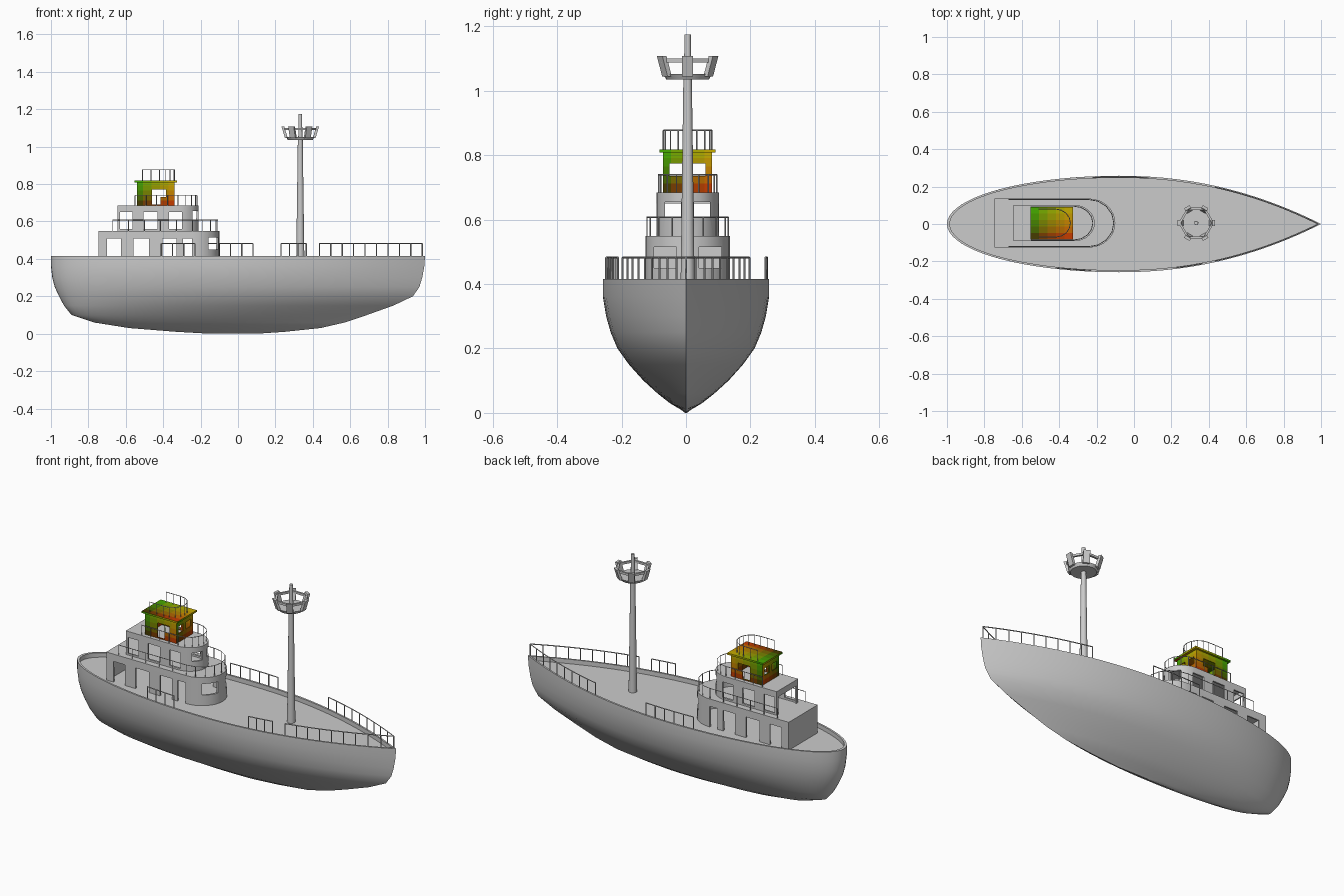
import bpy, bmesh, math
from mathutils import Vector, Matrix

if "Cube" in bpy.data.objects:
    bpy.data.objects.remove(bpy.data.objects["Cube"])

YC = 0.005  # slight offset of everything above the deck


def finish(name, bm, smooth=None):
    bmesh.ops.recalc_face_normals(bm, faces=bm.faces)
    return add(name, bm, smooth)


def add(name, bm, smooth=None):
    me = bpy.data.meshes.new(name)
    bm.to_mesh(me)
    bm.free()
    ob = bpy.data.objects.new(name, me)
    bpy.context.collection.objects.link(ob)
    if smooth:
        shade(ob, smooth)
    return ob


def shade(ob, angle):
    bpy.ops.object.select_all(action='DESELECT')
    ob.select_set(True)
    bpy.context.view_layer.objects.active = ob
    bpy.ops.object.shade_smooth_by_angle(angle=math.radians(angle))


def box(bm, x0, x1, y0, y1, z0, z1):
    m = Matrix.Translation(((x0 + x1) / 2, (y0 + y1) / 2, (z0 + z1) / 2))
    bmesh.ops.create_cube(bm, size=1, matrix=m @ Matrix.Diagonal((x1 - x0, y1 - y0, z1 - z0, 1)))


def rods(name, paths, r):
    cu = bpy.data.curves.new(name, 'CURVE')
    cu.dimensions = '3D'
    cu.bevel_depth, cu.bevel_resolution, cu.use_fill_caps = r, 0, True
    for p in paths:
        s = cu.splines.new('POLY')
        s.points.add(len(p) - 1)
        for pt, c in zip(s.points, p):
            pt.co = (*c, 1)
    ob = bpy.data.objects.new(name, cu)
    bpy.context.collection.objects.link(ob)


def rail(name, pts, z0, z1, r=0.0028, step=1):
    top = [(x, y, z1) for x, y in pts]
    posts = [[(x, y, z0), (x, y, z1)] for x, y in pts[::step]]
    rods(name, [top] + posts, r)


# Hull: stacked waterlines, then bulwark and deck
def shape(x):
    a = abs(x + 0.08) / (0.92 if x < -0.08 else 1.08)
    a = min(a, 1)
    return math.sqrt(1 - a * a) if x < -0.08 else 1 - a ** 2.1


LEVELS = [(0.0, 0.003, -0.15, 0.10), (0.01, 0.016, -0.33, 0.25), (0.03, 0.05, -0.58, 0.44),
          (0.06, 0.088, -0.77, 0.57), (0.10, 0.132, -0.89, 0.69), (0.15, 0.177, -0.93, 0.83),
          (0.20, 0.213, -0.957, 0.935), (0.25, 0.234, -0.98, 0.97), (0.30, 0.248, -0.993, 0.985),
          (0.36, 0.258, -1, 0.996), (0.415, 0.258, -1, 1),
          (0.415, 0.247, -0.985, 0.98), (0.39, 0.247, -0.985, 0.98)]
N = 40
bm = bmesh.new()
rings = []
for z, w, xs, xb in LEVELS:
    ring = []
    for i in range(2 * N):
        u = -math.cos(math.pi * i / N)
        side = -1 if i < N else 1
        ring.append(bm.verts.new((xs + (u + 1) / 2 * (xb - xs), side * w * shape(u), z)))
    rings.append(ring)
for a, b in zip(rings, rings[1:]):
    for i in range(2 * N):
        j = (i + 1) % (2 * N)
        bm.faces.new((a[i], a[j], b[j], b[i]))
bm.faces.new(rings[0][::-1])
bm.faces.new(rings[-1])
add("hull", bm, 35)


# Deckhouse tiers: hollow shells with rounded fronts and cut openings
def outline(x0, x1, w, rx, n=16):
    if rx == 0:
        return [(x0, YC - w), (x1, YC - w), (x1, YC + w), (x0, YC + w)]
    arc = [math.pi * (i / n - 0.5) for i in range(n + 1)]
    return ([(x0, YC - w)] + [(x1 - rx + rx * math.cos(a), YC + w * math.sin(a)) for a in arc]
            + [(x0, YC + w)])


def house(name, pts, z0, z1, openings, wall=0.012):
    bm = bmesh.new()
    b = [bm.verts.new((x, y, z0)) for x, y in pts]
    t = [bm.verts.new((x, y, z1)) for x, y in pts]
    for i in range(len(pts)):
        j = (i + 1) % len(pts)
        bm.faces.new((b[i], b[j], t[j], t[i]))
    bm.faces.new(t)
    ob = add(name, bm)
    sol = ob.modifiers.new("wall", 'SOLIDIFY')
    sol.thickness, sol.offset = wall, -1
    bm = bmesh.new()
    for o in openings:
        box(bm, *o)
    cutter = add(name + "_cutter", bm)
    cutter.hide_render = True
    cut = ob.modifiers.new("openings", 'BOOLEAN')
    cut.object, cut.operation, cut.solver, cut.use_self = cutter, 'DIFFERENCE', 'EXACT', True
    dg = bpy.context.evaluated_depsgraph_get()
    me = bpy.data.meshes.new_from_object(ob.evaluated_get(dg))
    ob.modifiers.clear()
    ob.data = me
    bpy.data.objects.remove(cutter)
    shade(ob, 30)
    return ob


def across(spans, z0, z1):
    return [(a, b, -0.3, 0.3, z0, z1) for a, b in spans]


def nose(x, y0, y1, z0, z1):
    return [(x, x + 0.3, YC + min(s * y0, s * y1), YC + max(s * y0, s * y1), z0, z1) for s in (-1, 1)]


house("lower_deckhouse", outline(-0.745, -0.10, 0.131, 0.14), 0.385, 0.55,
      across([(-0.70, -0.625), (-0.56, -0.475), (-0.405, -0.33), (-0.295, -0.245)], 0.37, 0.508)
      + nose(-0.19, 0.035, 0.105, 0.45, 0.515))
house("middle_deckhouse", outline(-0.645, -0.21, 0.097, 0.11), 0.545, 0.685,
      across([(-0.63, -0.565), (-0.505, -0.43), (-0.37, -0.30)], 0.56, 0.65)
      + nose(-0.28, 0.02, 0.07, 0.605, 0.655)
      + [(-0.7, -0.60, YC - 0.08, YC + 0.08, 0.54, 0.65)])

# Wheelhouse with flat roof
wheelhouse = house("wheelhouse", outline(-0.54, -0.34, 0.076, 0), 0.685, 0.81,
                   across([(-0.46, -0.415)], 0.69, 0.772) + across([(-0.414, -0.385)], 0.73, 0.772)
                   + [(-0.6, -0.3, YC + a, YC + b, 0.735, 0.775) for a, b in ((-0.056, -0.012), (0.012, 0.056))],
                   0.008)
bm = bmesh.new()
box(bm, -0.553, -0.325, YC - 0.087, YC + 0.087, 0.808, 0.818)
roof = finish("wheelhouse_roof", bm)

# Red-to-green colour blend in bands across the wheelhouse
K = 5
BLEND = []
for r in range(K):
    for g in range(K):
        m = bpy.data.materials.new(f"blend_{r}_{g}")
        m.diffuse_color = (0.62 * (r + 0.5) / K, 0.45 * (g + 0.5) / K, 0.0, 1)
        m.use_nodes = True
        m.node_tree.nodes["Principled BSDF"].inputs["Base Color"].default_value = m.diffuse_color
        BLEND.append(m)
lo, hi = Vector((-0.553, YC - 0.087, 0.685)), Vector((-0.325, YC + 0.087, 0.818))
for ob in (wheelhouse, roof):
    bm = bmesh.new()
    bm.from_mesh(ob.data)
    for axis in range(3):
        no = Vector([float(axis == k) for k in range(3)])
        for k in range(1, K):
            bmesh.ops.bisect_plane(bm, geom=bm.verts[:] + bm.edges[:] + bm.faces[:],
                                   plane_co=lo.lerp(hi, k / K), plane_no=no)
    for m in BLEND:
        ob.data.materials.append(m)
    for f in bm.faces:
        c = f.calc_center_median()
        t = [min(K - 1, max(0, int(K * (c[k] - lo[k]) / (hi[k] - lo[k])))) for k in range(3)]
        u = t[1] if abs(f.normal.x) > 0.7 else t[0]
        v = t[1] if abs(f.normal.z) > 0.7 else t[2]
        f.material_index = u * K + v
    bm.to_mesh(ob.data)
    bm.free()


# Railings around each tier
def tier_rail(name, x0, x1, w, rx, z0, z1, mids):
    pts = outline(x0, x1, w, rx, 8)
    a, b = pts[0], pts[1]
    side = [a[0] + (b[0] - a[0]) * i / mids for i in range(mids)]
    pts = [(x, YC - w) for x in side] + pts[1:-1] + [(x, YC + w) for x in side[::-1]]
    rail(name, pts, z0, z1, 0.0022)


tier_rail("lower_house_rail", -0.67, -0.108, 0.126, 0.135, 0.55, 0.608, 5)
tier_rail("middle_house_rail", -0.55, -0.22, 0.09, 0.10, 0.685, 0.74, 4)
tier_rail("wheelhouse_rail", -0.51, -0.34, 0.075, 0.08, 0.818, 0.877, 2)


# Deck railings along the bulwark
def deck_rail(name, x0, x1, side, n):
    xs = [x0 + (x1 - x0) * i / n for i in range(n + 1)]
    rail(name, [(x, side * max(0, 0.258 * shape(x) - 0.007)) for x in xs], 0.40, 0.483, 0.0032)


for s, label in ((-1, "near"), (1, "far")):
    deck_rail(f"bow_rail_{label}", 0.435, 0.985, s, 9)
deck_rail("side_rail_far", -0.22, 0.08, 1, 5)
deck_rail("side_rail_aft", -0.41, -0.23, -1, 3)
deck_rail("side_rail_fore", 0.23, 0.365, -1, 3)

# Mast
MX = 0.333


def cone(bm, r0, r1, z0, z1, n=24):
    bmesh.ops.create_cone(bm, cap_ends=True, segments=n, radius1=r0, radius2=r1, depth=z1 - z0,
                          matrix=Matrix.Translation((MX, YC, (z0 + z1) / 2)))


bm = bmesh.new()
cone(bm, 0.022, 0.013, 0.385, 1.05)
cone(bm, 0.011, 0.010, 1.04, 1.175)
finish("mast", bm, 40)

# Lookout basket: floor, six flared posts and a hexagonal rail
bm = bmesh.new()
cone(bm, 0.066, 0.076, 1.035, 1.052)
finish("lookout_floor", bm, 40)
bm = bmesh.new()
for k in range(6):
    rot = Matrix.Translation((MX, YC, 0)) @ Matrix.Rotation(k * math.pi / 3, 4, 'Z')
    vs = bmesh.ops.create_cube(bm, size=1)['verts']
    for v in vs:
        up = v.co.z > 0
        v.co = rot @ Vector((v.co.x * 0.015 + (0.093 if up else 0.074), v.co.y * 0.034, 1.108 if up else 1.045))
finish("lookout_posts", bm)
bm = bmesh.new()
hexes = [[bm.verts.new((MX + r * math.cos(k * math.pi / 3), YC + r * math.sin(k * math.pi / 3), z))
          for k in range(6)] for r, z in ((0.095, 1.088), (0.095, 1.1), (0.082, 1.1), (0.082, 1.088))]
for q in range(4):
    for k in range(6):
        a, b, j = hexes[q], hexes[(q + 1) % 4], (k + 1) % 6
        bm.faces.new((a[k], a[j], b[j], b[k]))
finish("lookout_rail", bm)
